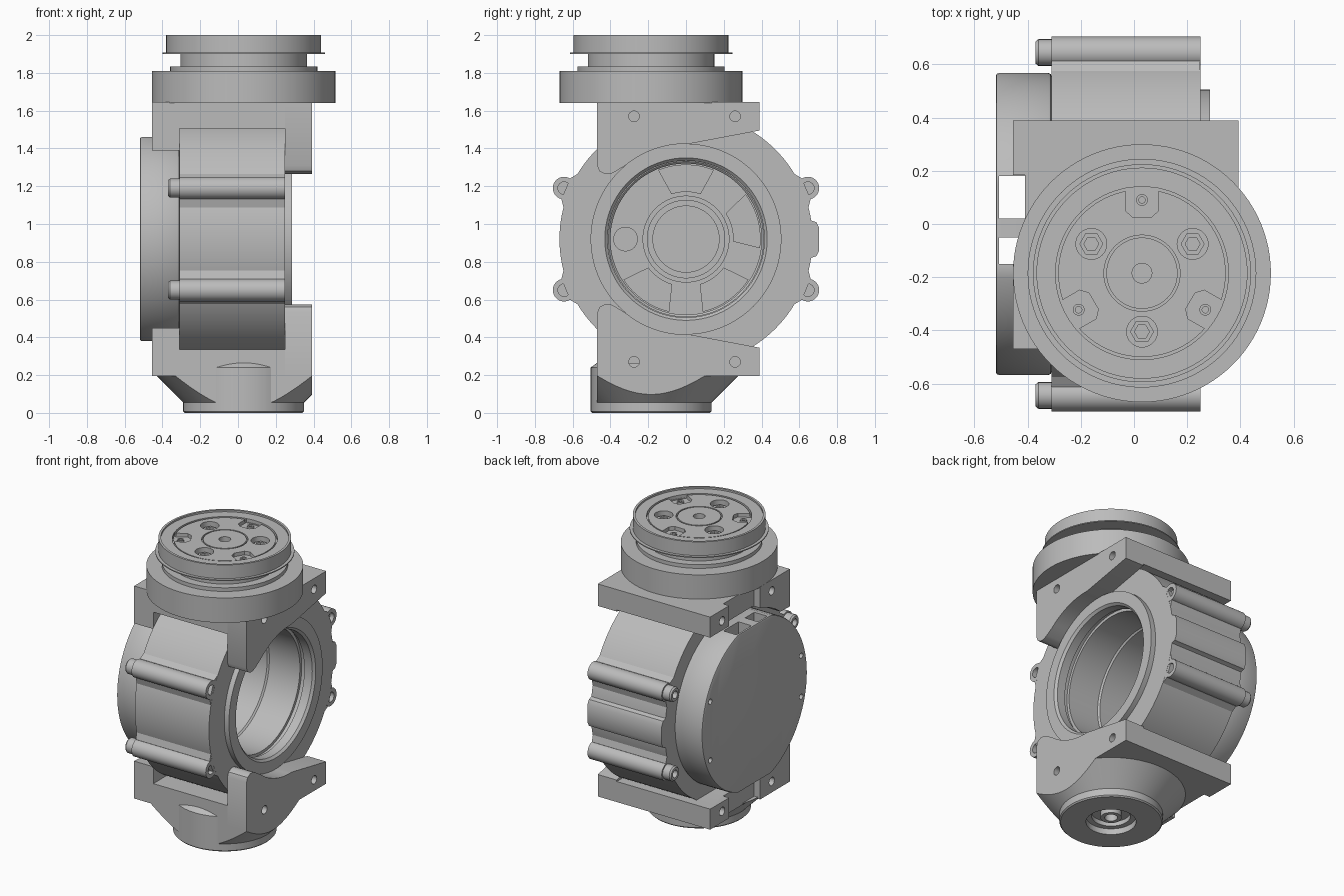
import bpy, bmesh, math
from mathutils import Matrix, Vector

if "Cube" in bpy.data.objects:
    bpy.data.objects.remove(bpy.data.objects["Cube"], do_unlink=True)

grey = bpy.data.materials.new("machined_grey")
grey.use_nodes = True
COLOUR = (0.5, 0.5, 0.5, 1)
grey.diffuse_color = COLOUR
grey.node_tree.nodes["Principled BSDF"].inputs["Base Color"].default_value = COLOUR

CZ = 0.92                    # height of the main bore axis
FX, FY = 0.03, -0.185        # centre of the upper and lower flanges
parts = []


def finish(bm, name):
    bmesh.ops.remove_doubles(bm, verts=bm.verts, dist=1e-5)
    bmesh.ops.recalc_face_normals(bm, faces=bm.faces)
    mesh = bpy.data.meshes.new(name)
    bm.to_mesh(mesh)
    bm.free()
    mesh.materials.append(grey)
    ob = bpy.data.objects.new(name, mesh)
    bpy.context.collection.objects.link(ob)
    parts.append(ob)
    return ob


def lathe(name, profile, at, axis="z", steps=96):
    """Revolve (radius, height) points about z or x through a point."""
    bm = bmesh.new()
    vs = [bm.verts.new((r, 0, h)) for r, h in profile]
    edges = [bm.edges.new(p) for p in zip(vs, vs[1:])]
    bmesh.ops.spin(bm, geom=vs + edges, cent=(0, 0, 0), axis=(0, 0, 1),
                   angle=math.tau, steps=steps)
    turn = Matrix.Rotation(math.pi / 2, 4, "Y") if axis == "x" else Matrix()
    bm.transform(Matrix.Translation(at) @ turn)
    return finish(bm, name)


def rod(name, r, lo, hi, at, axis="z", steps=32):
    return lathe(name, [(0, lo), (r, lo), (r, hi), (0, hi)], at, axis, steps)


def prism(name, pts, lo, hi, axis="x"):
    """Extrude a (y, z) outline along x, or an (x, y) outline along z."""
    bm = bmesh.new()
    place = (lambda a, b: (lo, a, b)) if axis == "x" else (lambda a, b: (a, b, lo))
    face = bm.faces.new([bm.verts.new(place(*p)) for p in pts])
    top = bmesh.ops.extrude_face_region(bm, geom=[face])
    shift = Vector((hi - lo, 0, 0)) if axis == "x" else Vector((0, 0, hi - lo))
    bmesh.ops.translate(bm, vec=shift,
                        verts=[g for g in top["geom"] if isinstance(g, bmesh.types.BMVert)])
    return finish(bm, name)


def box(name, x, y, z):
    return prism(name, [(y[0], z[0]), (y[1], z[0]), (y[1], z[1]), (y[0], z[1])], *x)


def bake(ob):
    graph = bpy.context.evaluated_depsgraph_get()
    mesh = bpy.data.meshes.new_from_object(ob.evaluated_get(graph))
    ob.modifiers.clear()
    ob.data = mesh


def boolean(ob, cutters, mode="DIFFERENCE"):
    for c in cutters:
        m = ob.modifiers.new("cut", "BOOLEAN")
        m.operation, m.object, m.solver = mode, c, "EXACT"
    bake(ob)
    for c in cutters:
        parts.remove(c)
        bpy.data.objects.remove(c, do_unlink=True)


def arc(r, a0, a1, n, cy=0.0, cz=CZ):
    angles = [math.radians(a0 + (a1 - a0) * i / n) for i in range(n + 1)]
    return [(cy + r * math.cos(a), cz + r * math.sin(a)) for a in angles]


# Main housing with its deep stepped bore, boss ring and inner hub
lathe("main_housing", [
    (0, -.31), (.67, -.31), (.67, .25), (.505, .25), (.505, .285), (.43, .285),
    (.415, .27), (.415, .21), (.43, .21), (.43, .18), (.41, .18), (.41, -.05),
    (.4, -.06), (.4, -.29), (.23, -.29), (.23, -.24), (.205, -.24), (.205, -.26),
    (.175, -.26), (.175, -.3), (0, -.3)], (0, 0, CZ), "x", 128)
for i, a in enumerate((90, 15, -55, -125)):
    prism(f"bore_pad_{i}", arc(.25, a - 18, a + 18, 6) + arc(.395, a + 22, a - 22, 8),
          -.295, -.27)
rod("bore_button", .065, -.295, -.275, (0, -.32, CZ), "x")

# Bolt lugs, fillets and socket screws on both sides
for sy in (-1, 1):
    for sz in (-1, 1):
        at = Vector((0, sy * .645, CZ + sz * .27))
        tag = ("front" if sy < 0 else "back") + ("_low" if sz < 0 else "_high")
        lathe("lug_" + tag, [(0, -.31), (.06, -.31), (.06, .25), (.033, .25),
                             (.033, .22), (0, .22)], at, "x", 32)
        out = Vector((at.y, at.z - CZ)).normalized()
        side = Vector((-out.y, out.x))
        web = [out * r + side * w for r, w in ((.6, -.11), (.66, -.1), (.69, -.06),
                                               (.69, .06), (.66, .1), (.6, .11))]
        prism("lug_web_" + tag, [(p.x, p.y + CZ) for p in web], -.31, .249)
        lathe("screw_" + tag, [(0, -.34), (.025, -.34), (.025, -.37), (.042, -.37),
                               (.05, -.36), (.05, -.3), (0, -.3)], at, "x", 24)

# Rear rib
half = [(.55, .13), (.635, .115), (.66, .1), (.69, .09), (.705, .06)]
prism("rear_rib", [(y, CZ + h) for y, h in half] + [(y, CZ - h) for y, h in half[::-1]],
      -.31, .25)

# Closed side cap: trimmed disc with cable slots and screw holes
cap = prism("side_cap", [(y, min(max(z, .38), 1.46)) for y, z in arc(.568, 0, 357, 119)],
            -.52, -.31)
bev = cap.modifiers.new("edge", "BEVEL")
bev.width, bev.segments, bev.angle_limit = .012, 2, math.radians(40)
bake(cap)
slots = [box("slot", (-.508, -.41), span, (0, 1.8)) for span in ((-.15, -.05), (.02, .18))]
holes = [rod("hole", .018, -.6, -.49, (0, y, CZ + z), "x", 16)
         for y, z in ((.48, .2), (.48, -.2), (-.5, .14), (-.5, -.14))]
boolean(cap, slots + holes)


# Upper bracket, then the same bracket mirrored below
def bracket(label, flip):
    made = len(parts)
    open_arm = prism(label + "_open_side_arm",
                     [(-.47, 1.645), (-.47, 1.31), (-.458, 1.28), (-.43, 1.265),
                      (-.4, 1.265), (-.37, 1.28)] + arc(.505, 129, 88, 12)
                     + [(.39, 1.495), (.39, 1.645)], .25, .393)
    slab = box(label + "_slab", (-.31, .25), (-.47, .39), (1.505, 1.645))
    cap_arm = prism(label + "_cap_side_arm",
                    [(-.47, 1.645), (-.47, 1.39)] + arc(.6, 128, 102, 10)
                    + [(.39, 1.505), (.39, 1.645)], -.455, -.31)
    boolean(cap_arm, [box("notch", (-.6, -.41), (-.15, .185), (1.2, 1.8))])
    for ob in (open_arm, cap_arm):
        boolean(ob, [rod("hole", .028, -.6, .6, (0, y, 1.57), "x", 24) for y in (-.275, .26)])
    if flip:
        for ob in parts[made:]:
            ob.data.transform(Matrix.Translation((0, 0, 2 * CZ)) @ Matrix.Diagonal((1, 1, -1, 1)))
            ob.data.flip_normals()


bracket("upper", False)
bracket("lower", True)

# Output flange stack on top
flange = lathe("output_flange", [
    (0, 1.64), (.485, 1.64), (.485, 1.81), (.39, 1.81), (.39, 1.835), (.335, 1.835),
    (.335, 1.9), (.43, 1.9), (.43, 1.907), (.41, 1.907), (.41, 2), (.395, 2),
    (.395, 1.988), (.325, 1.988), (.325, 1.965), (.315, 1.965), (.315, 1.985),
    (.143, 1.985), (.143, 1.965), (.134, 1.965), (.134, 1.985), (.037, 1.985),
    (.037, 1.92), (0, 1.92)], (FX, FY, 0))
cuts = []
for i in range(3):
    a = math.radians(30 + 120 * i)
    at = Vector((FX + .22 * math.cos(a), FY + .22 * math.sin(a), 0))
    cuts.append(rod("bore", .058, 1.94, 2.1, at))
    lathe(f"flange_bolt_{i}", [(0, 1.945), (.028, 1.945), (.028, 1.96), (.045, 1.96),
                               (.045, 1.93), (0, 1.93)], at, "z", 6)
    b = a + math.radians(60)
    u, v = Vector((math.cos(b), math.sin(b))), Vector((-math.sin(b), math.cos(b)))
    pocket = [u * r + v * w + Vector((FX, FY)) for r, w in (
        (.21, -.035), (.235, -.062), (.32, -.062), (.32, .062), (.235, .062), (.21, .035))]
    cuts.append(prism("pocket", pocket, 1.96, 2.1, "z"))
    at = Vector((FX, FY, 0)) + (u * .275).to_3d()
    lathe(f"pocket_screw_{i}", [(0, 1.955), (.012, 1.955), (.012, 1.972), (.022, 1.972),
                                (.022, 1.95), (0, 1.95)], at, "z", 20)
boolean(flange, cuts)

# Lower mounting boss and the tapered block above it
lathe("mounting_boss", [
    (0, .09), (.04, .09), (.04, .03), (.065, .03), (.065, .07), (.12, .07), (.12, .04),
    (.155, .04), (.155, 0), (.312, 0), (.32, .008), (.32, .24), (.285, .265), (0, .265)],
    (FX, FY, 0))
taper = lathe("tapered_block", [(0, .095), (.2, .095), (.2, .055), (.32, .055), (.47, .205),
                                (0, .205)], (FX, FY, 0))
boolean(taper, [box("clip", (-.455, .393), (-.47, .39), (0, .4))], "INTERSECT")

# Smooth curved surfaces, keep machined edges sharp
bpy.ops.object.select_all(action="DESELECT")
for ob in parts:
    ob.select_set(True)
bpy.context.view_layer.objects.active = parts[0]
bpy.ops.object.shade_smooth_by_angle(angle=math.radians(30))
